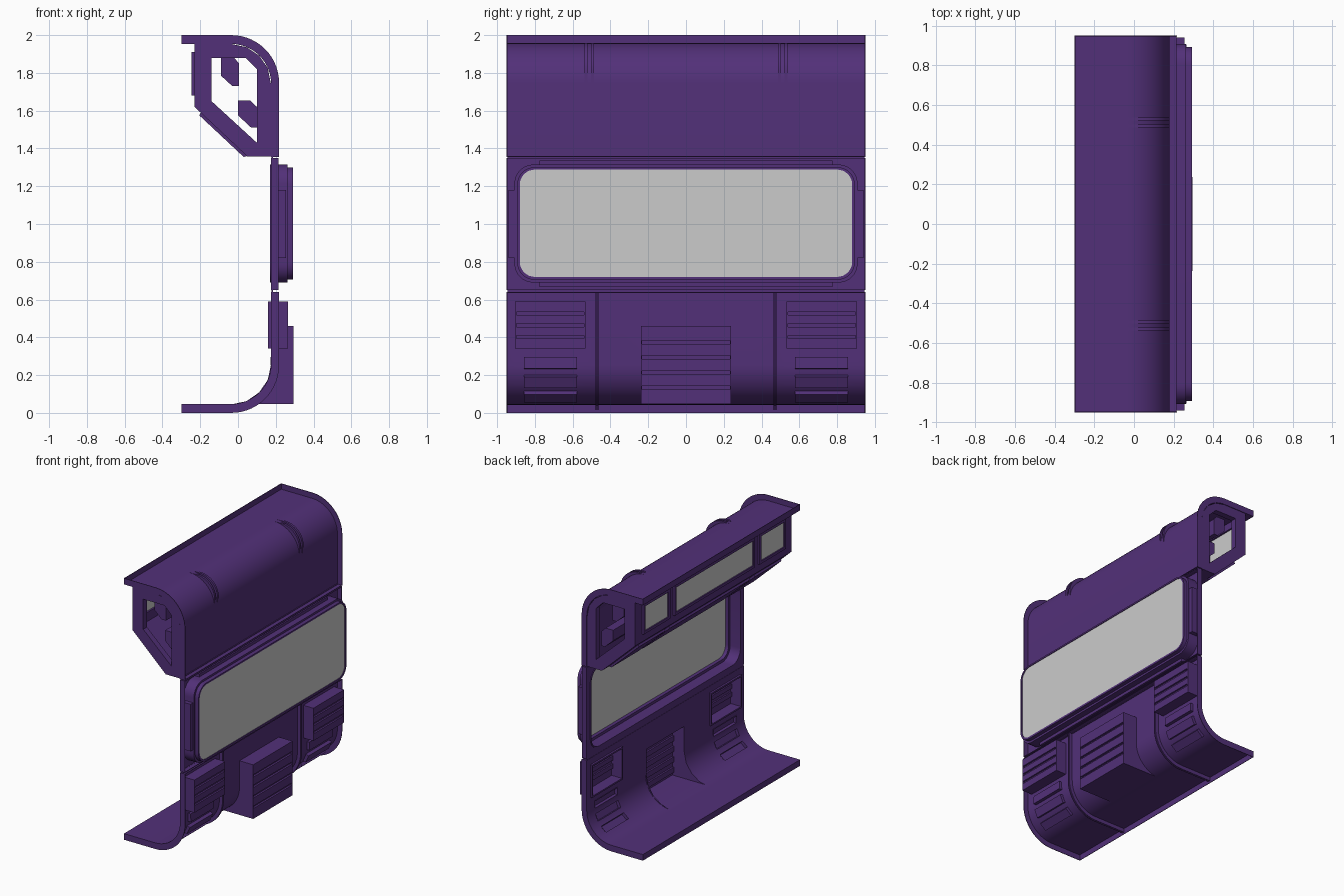
import bpy, bmesh, math
from mathutils import Matrix, Vector

if "Cube" in bpy.data.objects:
    bpy.data.objects.remove(bpy.data.objects["Cube"])

purple = bpy.data.materials.new("purple_paint")
purple.diffuse_color = (0.085, 0.03, 0.19, 1)
purple.use_nodes = True
purple.node_tree.nodes["Principled BSDF"].inputs["Base Color"].default_value = purple.diffuse_color
T = 0.004  # skin thickness


def prism(name, pts, a, b, axis='y', mat=purple, smooth=True):
    """Extrude a 2D outline: (x, z) along y, or (y, z) along x."""
    bm = bmesh.new()
    place = (lambda p, d: (p[0], d, p[1])) if axis == 'y' else (lambda p, d: (d, p[0], p[1]))
    f = bm.faces.new([bm.verts.new(place(p, a)) for p in pts])
    new = bmesh.ops.extrude_face_region(bm, geom=[f])['geom']
    off = Vector(place((0, 0), b - a))
    bmesh.ops.translate(bm, vec=off, verts=[v for v in new if isinstance(v, bmesh.types.BMVert)])
    bmesh.ops.recalc_face_normals(bm, faces=bm.faces[:])
    me = bpy.data.meshes.new(name)
    bm.to_mesh(me)
    bm.free()
    ob = bpy.data.objects.new(name, me)
    bpy.context.collection.objects.link(ob)
    if mat:
        me.materials.append(mat)
    if smooth:
        shade(ob)
    return ob


def activate(ob):
    bpy.ops.object.select_all(action='DESELECT')
    ob.select_set(True)
    bpy.context.view_layer.objects.active = ob


def shade(ob):
    activate(ob)
    bpy.ops.object.shade_smooth_by_angle(angle=math.radians(30))


def box(name, x0, x1, y0, y1, z0, z1, mat=purple):
    return prism(name, [(x0, z0), (x1, z0), (x1, z1), (x0, z1)], y0, y1, 'y', mat, False)


def cut(ob, cutter, keep=False):
    m = ob.modifiers.new("cut", 'BOOLEAN')
    m.operation = 'DIFFERENCE'
    m.solver = 'EXACT'
    m.object = cutter
    activate(ob)
    bpy.ops.object.modifier_apply(modifier=m.name)
    if not keep:
        bpy.data.objects.remove(cutter)


def rounded(hy, z0, z1, r, n=8):
    pts = []
    for cy, cz, s in ((hy - r, z1 - r, 0), (r - hy, z1 - r, 90), (r - hy, z0 + r, 180), (hy - r, z0 + r, 270)):
        for i in range(n + 1):
            a = math.radians(s + 90 * i / n)
            pts.append((cy + r * math.cos(a), cz + r * math.sin(a)))
    return pts


def sheet(z_end, depth=T, flip=False, r=None, n=14):
    """Bent section: flat lip, rounded corner, upright wall; depth grows outwards."""
    def side(d, rad):
        x, z = 0.175 + d, 1.953 + d * 1.1
        arc = [(x - rad + rad * math.sin(t), z - rad + rad * math.cos(t))
               for t in (math.pi / 2 * i / n for i in range(n + 1))]
        return [(-0.3, z)] + arc + [(x, z_end)]
    pts = side(depth, r or 0.21 + depth) + side(0, 0.21)[::-1]
    return [(x, 2 - z) for x, z in pts] if flip else pts


# Upper skin with end flanges, lip and corner ribs
prism("upper_skin", sheet(1.36), -0.95, 0.95)
box("roof_lip", -0.3, -0.3 + T, -0.95, 0.95, 1.953, 2.0)
box("upper_bottom_flange", 0.175, 0.215, -0.95, 0.95, 1.356, 1.36)
for s in (-1, 1):
    prism("upper_end_flange", sheet(1.356, 0.0425), s * 0.95, s * (0.95 - T))
    for y in (0.495, 0.53):
        prism("corner_rib", sheet(1.6, r=0.15), s * (y - 0.008), s * (y + 0.008))

# Window wall skin, flanges and stepped rounded frame
wall = box("window_wall", 0.175, 0.175 + T, -0.95, 0.95, 0.65, 1.35)
outer = prism("window_frame_base", rounded(0.908, 0.69, 1.315, 0.1), 0.17, 0.262, 'x')
rim = prism("window_frame_rim", rounded(0.893, 0.705, 1.3, 0.09), 0.255, 0.292, 'x')
wide = prism("reveal_cutter", rounded(0.9, 0.698, 1.307, 0.095), 0.1, 0.256, 'x', None)
hole = prism("window_cutter", rounded(0.88, 0.72, 1.288, 0.08), 0.1, 0.4, 'x', None)
for o in (wall, outer):
    cut(o, wide, True)
for o in (outer, rim):
    cut(o, hole, True)
    shade(o)
for c in (wide, hole):
    bpy.data.objects.remove(c)
prism("window_glass", rounded(0.882, 0.718, 1.29, 0.08), 0.282, 0.287, 'x', None)
for z in (0.667, 1.313):
    box("frame_strip", 0.175, 0.215, -0.775, 0.775, z, z + 0.024)
for z in (0.65, 1.346):
    box("wall_flange", 0.175, 0.215, -0.95, 0.95, z, z + T)
for s in (-1, 1):
    box("frame_side_pad", 0.175, 0.255, s * 0.905, s * 0.94, 0.82, 1.18)
    box("wall_end_flange", 0.175, 0.215, s * 0.95, s * (0.95 - T), 0.65, 1.35)

# Narrow seams joining the three sections
for z in (0.645, 1.355):
    box("wall_seam", 0.177, 0.185, -0.945, 0.945, z - 0.01, z + 0.01)

# Overhead locker: hollow body with framed ends and light openings
loc = prism("overhead_locker", [(-0.23, 1.953), (-0.23, 1.62), (0.05, 1.357), (0.174, 1.357), (0.174, 1.743),
                                (0.158, 1.824), (0.113, 1.891), (0.045, 1.936), (-0.035, 1.953)],
            -0.945, 0.945, smooth=False)
inner = [(-0.14, 1.65), (0.10, 1.43), (0.10, 1.82), (0.04, 1.88), (-0.14, 1.88)]
cut(loc, prism("locker_cutter", inner, -1.1, 1.1, mat=None, smooth=False))
cavity = [(-0.215, 1.63), (0.055, 1.375), (0.165, 1.375), (0.165, 1.743), (0.105, 1.883), (-0.035, 1.943),
          (-0.215, 1.943)]
cut(loc, prism("cavity_cutter", cavity, -0.9, 0.9, mat=None, smooth=False))
for y0, y1 in ((-0.84, -0.56), (-0.465, 0.465), (0.56, 0.84)):
    frame = box("light_frame", -0.245, -0.215, y0 - 0.02, y1 + 0.02, 1.68, 1.91)
    for o in (loc, frame):
        cut(o, box("light_cutter", -0.4, -0.18, y0, y1, 1.7, 1.89, None))
    box("light_panel", -0.236, -0.228, y0 - 0.005, y1 + 0.005, 1.695, 1.895, None)
    # Raised strip under the sloping face
    prism("underside_strip", [(-0.195, 1.592), (-0.205, 1.575), (0.03, 1.355), (0.05, 1.36)],
          y0 - 0.02, y1 + 0.02, smooth=False)
# Rails running inside the locker
prism("upper_rail", [(-0.09, 1.88), (-0.02, 1.88), (0.005, 1.85), (0.005, 1.73), (-0.03, 1.73), (-0.09, 1.785)],
      -0.88, 0.88, smooth=False)
prism("lower_rail", [(0, 1.655), (0.065, 1.655), (0.1, 1.62), (0.1, 1.51), (0.07, 1.51), (0, 1.575)],
      -0.88, 0.88, smooth=False)

# Lower section: middle skin and vent niche
box("floor_lip", -0.3, -0.3 + T, -0.95, 0.95, 0, 0.047)
box("lower_top_flange", 0.175, 0.215, -0.95, 0.95, 0.636, 0.64)
mid = prism("lower_middle_skin", sheet(1.36, flip=True), -0.468, 0.468)
house = prism("middle_vent_housing",
              [(0.175, 0.46), (0.295, 0.46), (0.295, 0.046), (-0.03, 0.046), (0.045, 0.062), (0.113, 0.109),
               (0.158, 0.176), (0.175, 0.257)], -0.238, 0.238, smooth=False)
for o in (mid, house):
    cut(o, box("niche_cutter", -0.1, 0.275, -0.228, 0.228, 0.052, 0.45, None))
    shade(o)
for i in range(5):
    z = 0.125 + 0.08 * i
    if i < 4:
        cut(house, box("groove_cutter", 0.28, 0.35, -0.232, 0.232, z, z + 0.018, None))
    box("niche_louver", 0.262, 0.277, -0.228, 0.228, z - 0.05, z - 0.01)

for s in (-1, 1):
    # Side skin with flanges
    side = prism("lower_side_skin", sheet(1.36, flip=True), s * 0.476, s * 0.95)
    prism("lower_end_flange", sheet(1.36, 0.0425, True), s * 0.95, s * (0.95 - T))
    prism("lower_seam_flange", sheet(1.36, 0.03, True), s * 0.474, s * 0.48)
    prism("middle_seam_flange", sheet(1.36, 0.03, True), s * 0.462, s * 0.468)
    prism("seam_backing", sheet(1.36, 0.008, True), s * 0.466, s * 0.478)
    # Side louver vent
    vent = box("side_vent", 0.16, 0.265, s * 0.533, s * 0.905, 0.34, 0.59)
    for o in (side, vent):
        cut(o, box("vent_cutter", 0.1, 0.247, s * 0.545, s * 0.893, 0.352, 0.578, None))
    for i in range(3):
        z = 0.393 + 0.062 * i
        cut(vent, box("groove_cutter", 0.252, 0.35, s * 0.54, s * 0.898, z, z + 0.018, None))
        box("side_louver", 0.236, 0.249, s * 0.545, s * 0.893, z + 0.016, z + 0.05)
    # Slot pockets following the floor curve
    for ang in (-2, 24, 50):
        turn = Matrix.Translation((-0.035, 0, 0.257)) @ Matrix.Rotation(math.radians(ang), 4, 'Y')
        pocket = box("slot_pocket", 0.208, 0.236, s * 0.577, s * 0.858, -0.031, 0.031)
        pocket.matrix_world = turn
        for o in (side, pocket):
            c = box("slot_cutter", 0.18, 0.231, s * 0.582, s * 0.853, -0.027, 0.027, None)
            c.matrix_world = turn
            bpy.context.view_layer.update()
            cut(o, c)
    shade(side)
